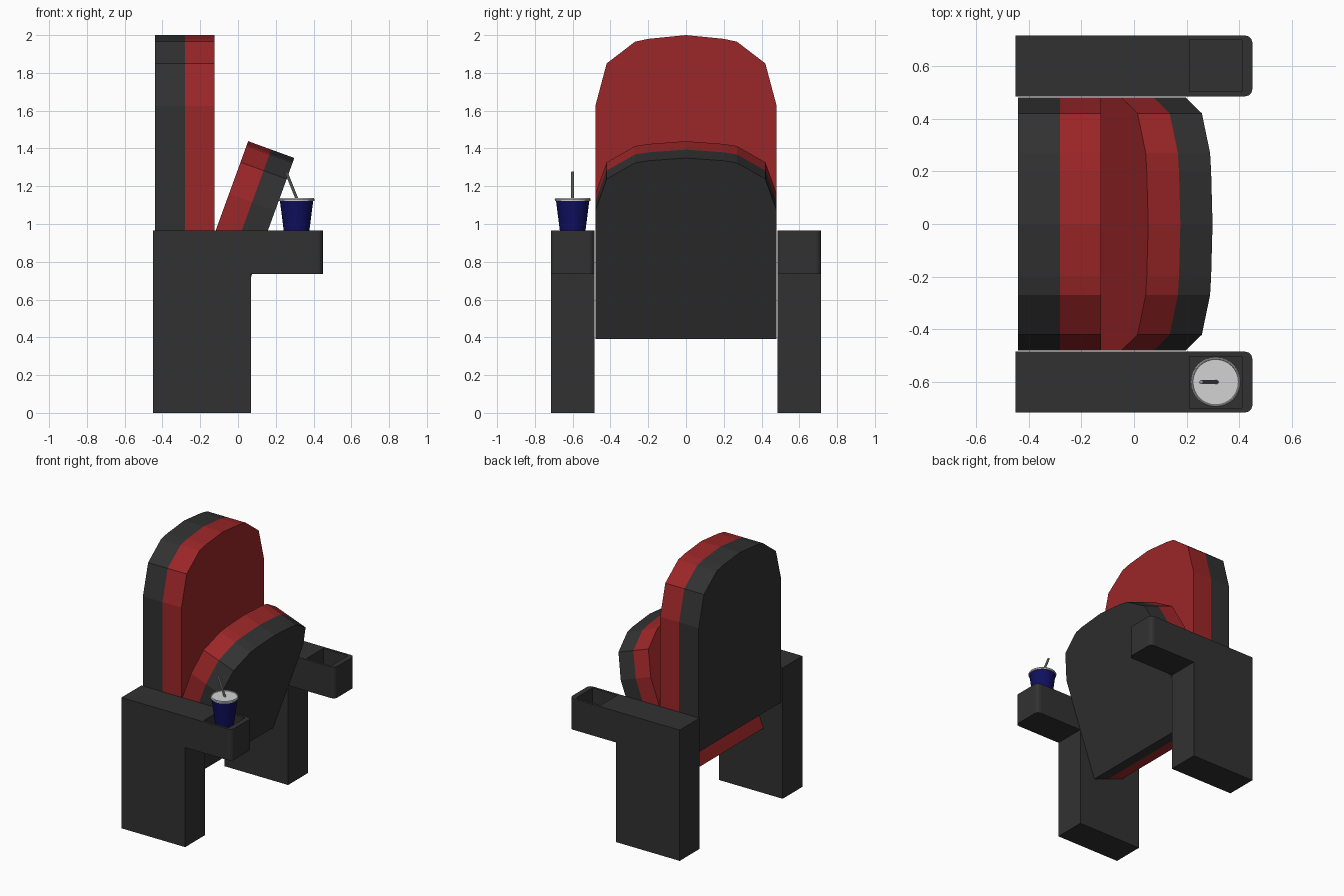
import bpy, bmesh, math
from mathutils import Vector

if "Cube" in bpy.data.objects:
    bpy.data.objects.remove(bpy.data.objects["Cube"])


def material(name, rgb):
    m = bpy.data.materials.new(name)
    m.diffuse_color = (*rgb, 1)
    m.use_nodes = True
    m.node_tree.nodes["Principled BSDF"].inputs["Base Color"].default_value = m.diffuse_color
    return m


CHARCOAL = material("charcoal", (0.031, 0.031, 0.031))
RED = material("red fabric", (0.33, 0.019, 0.021))
BLUE = material("navy cup", (0.005, 0.005, 0.12))
WHITE = material("pale lid", (0.65, 0.65, 0.65))
GREY = material("grey straw", (0.3, 0.3, 0.3))


def finish(name, bm, mats):
    bmesh.ops.recalc_face_normals(bm, faces=bm.faces)
    me = bpy.data.meshes.new(name)
    bm.to_mesh(me)
    bm.free()
    for m in mats:
        me.materials.append(m)
    ob = bpy.data.objects.new(name, me)
    bpy.context.collection.objects.link(ob)
    return ob


def cushion(name, height, depths, mats):
    """Arched panel of two coloured layers stacked along x."""
    s = height / 1.29
    half = [(0.48, 0), (0.48, height - 0.375 * s), (0.42, height - 0.15 * s),
            (0.27, height - 0.035 * s), (0.2, height - 0.02 * s)]
    outline = half + [(0, height)] + [(-y, z) for y, z in reversed(half)]
    bm = bmesh.new()
    rings = [[bm.verts.new((x, y, z)) for y, z in outline] for x in depths]
    n = len(outline)
    for layer in range(2):
        a, b = rings[layer], rings[layer + 1]
        for i in range(n):
            j = (i + 1) % n
            bm.faces.new((a[i], a[j], b[j], b[i])).material_index = layer
    bm.faces.new(rings[0]).material_index = 0
    bm.faces.new(rings[2]).material_index = 1
    return finish(name, bm, mats)


# Backrest, and the folded-up seat that leans forward
back = cushion("backrest", 1.29, (0, 0.16, 0.315), (CHARCOAL, RED))
back.location = (-0.44, 0, 0.71)
seat = cushion("folded_seat", 1.02, (0, 0.13, 0.26), (RED, CHARCOAL))
seat.location = (-0.295, 0, 0.48)
seat.rotation_euler = (0, math.radians(20), 0)


# Armrests: L-shaped support with rounded end and a square cup well
def armrest(name, side):
    profile = [(-0.45, 0), (0.07, 0), (0.07, 0.735), (0.45, 0.735),
               (0.45, 0.965), (-0.45, 0.965)]
    bm = bmesh.new()
    f = bm.faces.new([bm.verts.new((x, side * 0.6 - 0.116, z)) for x, z in profile])
    ext = bmesh.ops.extrude_face_region(bm, geom=[f])
    bmesh.ops.translate(bm, vec=(0, 0.232, 0),
                        verts=[v for v in ext["geom"] if isinstance(v, bmesh.types.BMVert)])
    ends = [e for e in bm.edges if all(v.co.x > 0.44 for v in e.verts)
            and abs(e.verts[0].co.z - e.verts[1].co.z) > 0.1]
    bmesh.ops.bevel(bm, geom=ends, offset=0.03, segments=3, profile=0.5, affect="EDGES")
    ob = finish(name, bm, [CHARCOAL])

    bm = bmesh.new()
    bmesh.ops.create_cube(bm, size=1)
    for v in bm.verts:
        v.co = Vector((0.31 + v.co.x * 0.2, side * 0.6 + v.co.y * 0.195, 0.9 + v.co.z * 0.2))
    cutter = finish("cup_well_cutter", bm, [CHARCOAL])
    cutter.hide_render = True
    mod = ob.modifiers.new("cup well", "BOOLEAN")
    mod.operation, mod.solver, mod.object = "DIFFERENCE", "EXACT", cutter
    bpy.context.view_layer.objects.active = ob
    bpy.ops.object.modifier_apply(modifier=mod.name)
    bpy.data.objects.remove(cutter)


armrest("armrest_left", -1)
armrest("armrest_right", 1)


def lathe(name, profile, mat, seg=32):
    """Closed turned shape; profile runs from bottom centre to top centre."""
    bm = bmesh.new()
    rings = [[bm.verts.new((r * math.cos(2 * math.pi * i / seg),
                            r * math.sin(2 * math.pi * i / seg), z))
              for i in range(seg)] for r, z in profile]
    for a, b in zip(rings, rings[1:]):
        for i in range(seg):
            j = (i + 1) % seg
            bm.faces.new((a[i], a[j], b[j], b[i]))
    bm.faces.new(rings[0])
    bm.faces.new(rings[-1])
    ob = finish(name, bm, [mat])
    bpy.ops.object.select_all(action="DESELECT")
    ob.select_set(True)
    bpy.context.view_layer.objects.active = ob
    bpy.ops.object.shade_smooth_by_angle(angle=math.radians(30))
    return ob


# Drink standing in the left well
cup = lathe("cup", [(0.047, 0.802), (0.088, 1.122)], BLUE)
lid = lathe("cup_lid", [(0.094, 1.122), (0.095, 1.131), (0.091, 1.137),
                        (0.088, 1.137), (0.086, 1.132)], WHITE)
for part in (cup, lid):
    part.location = (0.31, -0.6, 0)

# Slanted straw
base, tip = Vector((0.315, -0.6, 1.125)), Vector((0.255, -0.6, 1.275))
straw = lathe("straw", [(0.008, 0), (0.008, (tip - base).length)], GREY, 10)
straw.location = base
straw.rotation_euler = (tip - base).to_track_quat("Z", "Y").to_euler()
